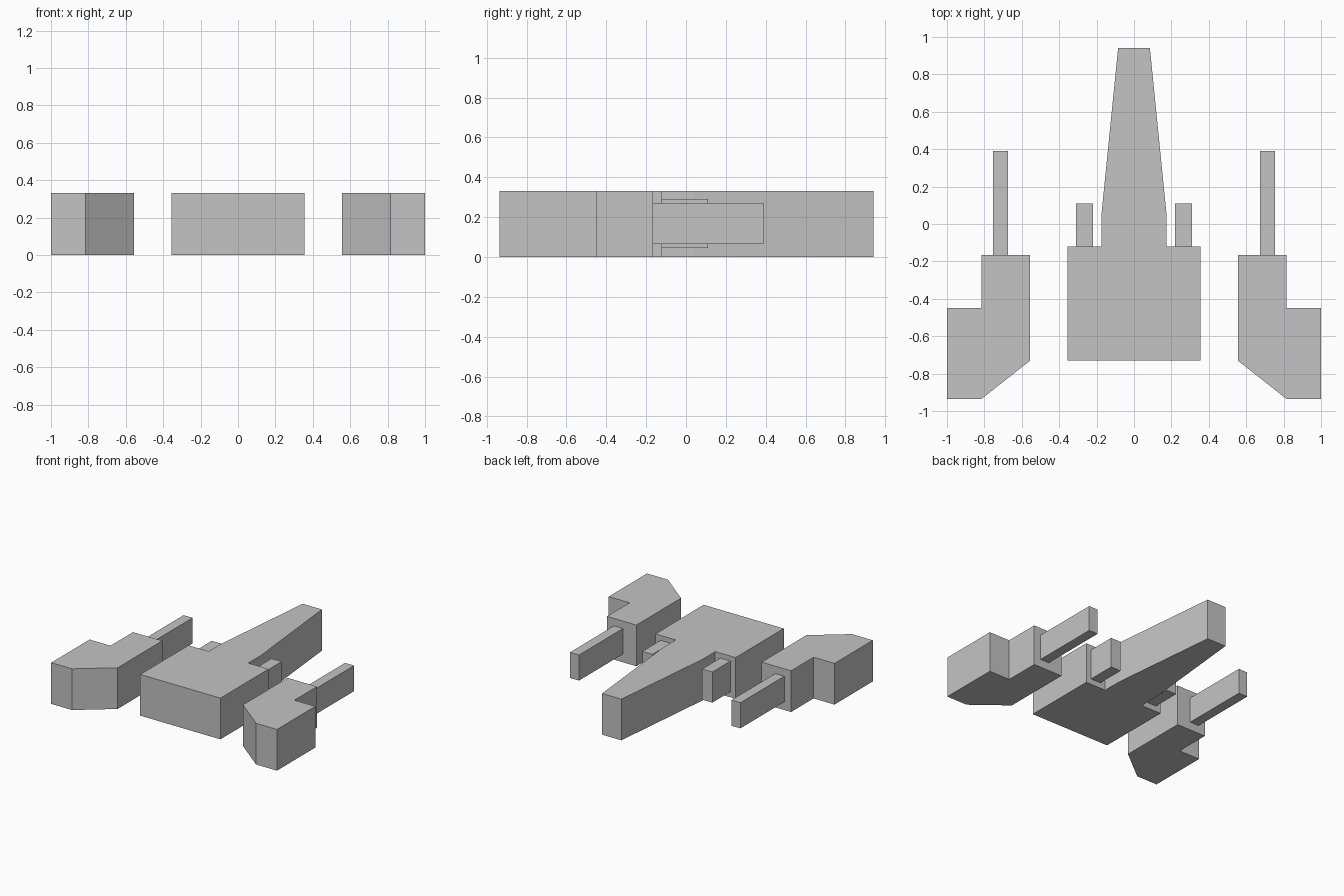
import bpy
import bmesh

cube = bpy.data.objects.get("Cube")
if cube:
    bpy.data.objects.remove(cube, do_unlink=True)

grey = bpy.data.materials.new("plain_grey")
grey.use_nodes = True
colour = (0.55, 0.55, 0.55, 1)
grey.diffuse_color = colour
grey.node_tree.nodes["Principled BSDF"].inputs["Base Color"].default_value = colour

HEIGHT = 0.33


def prism(name, outline, bottom=0.0, top=HEIGHT):
    """Extrude a plan outline straight up."""
    bm = bmesh.new()
    face = bm.faces.new([bm.verts.new((x, y, bottom)) for x, y in outline])
    ext = bmesh.ops.extrude_face_region(bm, geom=[face])
    verts = [g for g in ext["geom"] if isinstance(g, bmesh.types.BMVert)]
    bmesh.ops.translate(bm, verts=verts, vec=(0, 0, top - bottom))
    bmesh.ops.recalc_face_normals(bm, faces=bm.faces)
    mesh = bpy.data.meshes.new(name)
    bm.to_mesh(mesh)
    bm.free()
    mesh.materials.append(grey)
    obj = bpy.data.objects.new(name, mesh)
    bpy.context.collection.objects.link(obj)
    return obj


def bar(name, x0, x1, y0, y1, bottom, top):
    return prism(name, [(x0, y0), (x1, y0), (x1, y1), (x0, y1)], bottom, top)


# Central hull with a tapering nose
half = [(0.355, -0.73), (0.355, -0.12), (0.175, -0.12), (0.175, 0.04), (0.085, 0.94)]
prism("hull", half + [(-x, y) for x, y in reversed(half)])

# Side pods, each with an outer step and a cut corner
pod = [(0.555, -0.165), (0.555, -0.73), (0.815, -0.935), (1.0, -0.935),
       (1.0, -0.45), (0.815, -0.45), (0.815, -0.165)]
for side, s in (("left", 1), ("right", -1)):
    prism(side + "_pod", [(s * x, y) for x, y in pod])
    # Long barrel on the pod and short barrel beside the nose
    bar(side + "_long_barrel", s * 0.675, s * 0.755, -0.165, 0.39, 0.065, 0.27)
    bar(side + "_short_barrel", s * 0.22, s * 0.31, -0.12, 0.11, 0.045, 0.29)
